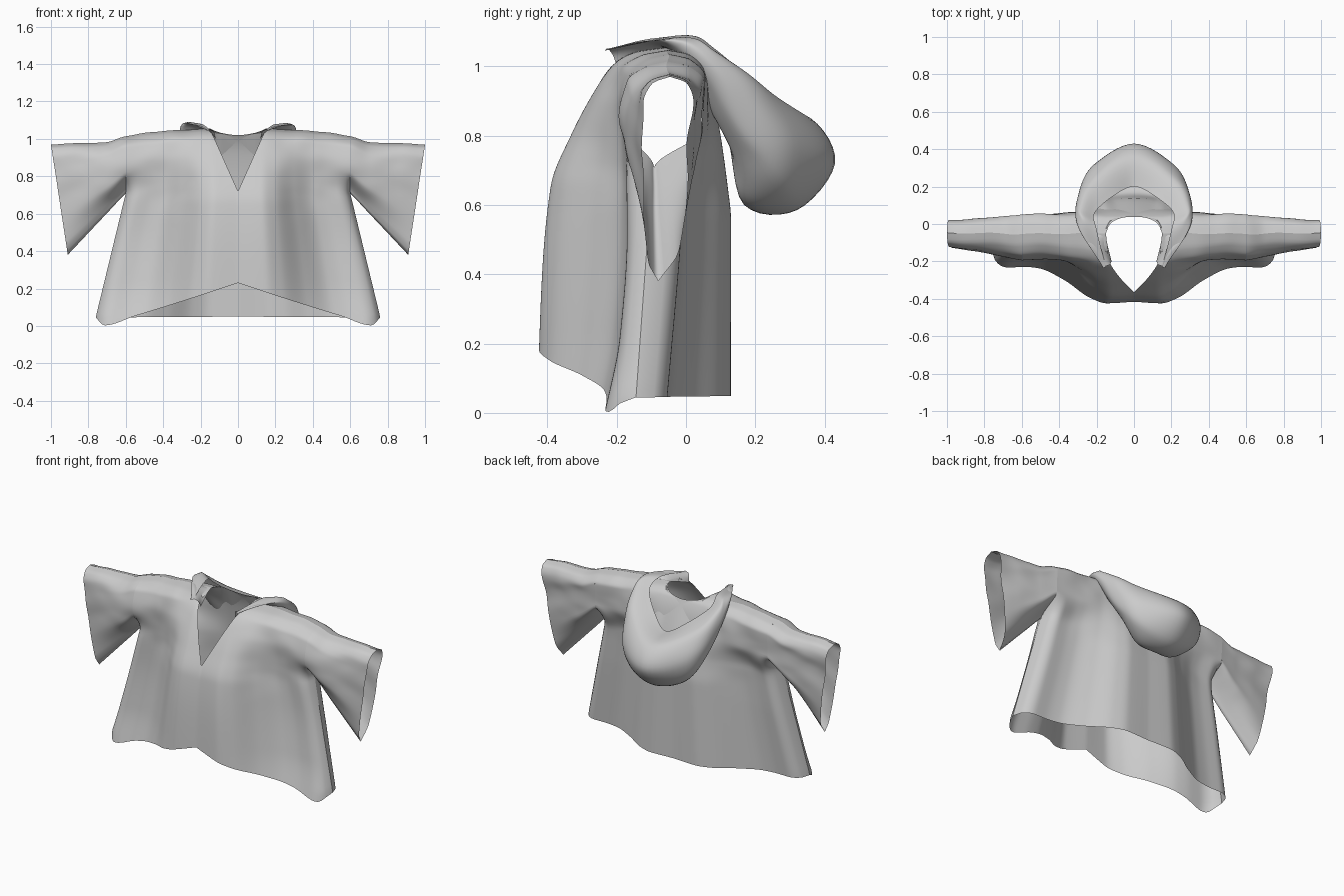
import bpy
from mathutils import Vector, noise

if "Cube" in bpy.data.objects:
    bpy.data.objects.remove(bpy.data.objects["Cube"])


def curve(*pts):
    """Smooth monotone curve through (position, value) points."""
    xs, ys = [p[0] for p in pts], [p[1] for p in pts]
    n = len(pts)
    sl = [(ys[i + 1] - ys[i]) / (xs[i + 1] - xs[i]) for i in range(n - 1)]
    tan = [sl[0]] + [0 if a * b <= 0 else 2 * a * b / (a + b)
                     for a, b in zip(sl, sl[1:])] + [sl[-1]]

    def f(x):
        x = min(max(x, xs[0]), xs[-1])
        i = 0
        while i < n - 2 and x > xs[i + 1]:
            i += 1
        h = xs[i + 1] - xs[i]
        t = (x - xs[i]) / h
        return ((2 * t**3 - 3 * t**2 + 1) * ys[i] + (t**3 - 2 * t**2 + t) * h * tan[i]
                + (3 * t**2 - 2 * t**3) * ys[i + 1] + (t**3 - t**2) * h * tan[i + 1])
    return f


def smooth(a, b, x):
    t = min(max((x - a) / (b - a), 0), 1)
    return t * t * (3 - 2 * t)


def wrinkle(p):
    """Small cloth creases, strongest around shoulders and sleeves."""
    amp = 0.012 * smooth(0.5, 0.85, p.z) * smooth(0.12, 0.3, abs(p.x))
    q = Vector((p.x * 7, 0.5, p.z * 9))
    return p + Vector((0, amp * noise.noise(q), 0.5 * amp * noise.noise(q * 1.3)))


def cloth(name, point, nu, nv, mirror=True):
    """Grid sheet from point(u, v), both 0..1."""
    verts = [wrinkle(Vector(point(i / nu, j / nv)))
             for i in range(nu + 1) for j in range(nv + 1)]
    w = nv + 1
    faces = [(i * w + j, i * w + j + 1, (i + 1) * w + j + 1, (i + 1) * w + j)
             for i in range(nu) for j in range(nv)]
    me = bpy.data.meshes.new(name)
    me.from_pydata(verts, [], faces)
    for p in me.polygons:
        p.use_smooth = True
    ob = bpy.data.objects.new(name, me)
    bpy.context.collection.objects.link(ob)
    if mirror:
        ob.modifiers.new("mirror", 'MIRROR').merge_threshold = 0.0005
    return ob


# Shared outlines: shoulder ridge, hems, and depth profiles by drop below the ridge
ridge = curve((0, 1.055), (.15, 1.055), (.35, 1.045), (.6, 1.015), (.7, .985), (1, .97))
front_hem = curve((0, .23), (.72, .055), (.94, .003), (1, .045))
bulge = curve((0, .97), (.2, 1), (.32, .86), (.5, .4), (.68, .06), (.8, 0), (1, 0))
front_mid = curve((0, -.05), (.015, -.15), (.05, -.21), (.12, -.26), (.25, -.33),
                  (.4, -.39), (.65, -.415), (1.05, -.43))
front_side = curve((0, -.05), (.015, -.11), (.06, -.17), (.15, -.19), (.3, -.17),
                   (.5, -.17), (.8, -.19), (1.05, -.24))
back_mid = curve((0, -.05), (.01, 0), (.04, .04), (.15, .08), (.4, .12), (.5, .13), (1.05, .13))
back_side = curve((0, -.05), (.015, .01), (.06, .05), (.2, .05), (.35, 0), (.6, -.02), (1.05, -.06))
seam = curve((.25, -.09), (.5, -.11), (1.05, -.15))


def depth(u, d, mid, side):
    """Panel y at width fraction u and drop d, rounding into the side seam."""
    y = side(d) + (mid(d) - side(d)) * bulge(u)
    k = max(0, (u - .88) / .12)
    k = (1 - max(0, 1 - k * k) ** .5) * smooth(.2, .31, d)
    return y + (seam(d) - y) * k


def panel(u, v, mid, side, neck_drop, hem):
    top = ridge(.6 * u) - neck_drop(u)
    z = top + (hem(u) - top) * v ** 1.7
    width = .6 + .16 * min(max((.71 - z) / .66, 0), 1)
    return u * width, depth(u, ridge(.6 * u) - z, mid, side), z


# Front panel with the V neck, back panel with a shallow neck
cloth("front_panel", lambda u, v: panel(u, v, front_mid, front_side,
      lambda u: .335 * max(0, 1 - u / .25), front_hem), 48, 60)
cloth("back_panel", lambda u, v: panel(u, v, back_mid, back_side,
      lambda u: .038 * max(0, 1 - (u / .25) ** 2), lambda u: .05 - .005 * u), 48, 60)

# Wide hanging sleeves: armhole outline blended into the cuff outline
cuff_front = curve((0, -.05), (.03, -.1), (.12, -.125), (.5, -.125), (.9, -.11), (1, -.08))
cuff_back = curve((0, -.05), (.03, 0), (.12, .02), (.3, .005), (.6, 0), (.85, -.02), (1, -.08))


def sleeve(s, v):
    a = abs(2 * v - 1)            # 1 at top ridge, 0 at the underarm
    p = (1 - a) ** 1.4
    front = v < .5
    args = (front_mid, front_side) if front else (back_mid, back_side)
    root = depth(1, p * .305, *args)
    end = (cuff_front if front else cuff_back)(p)
    top, bottom = ridge(.6 + .4 * s), .71 - .33 * s
    y = root + (end - root) * smooth(-.3, 1, s) if s > 0 else root
    y = root + (end - root) * s
    return .6 + s * (.4 - .09 * p), y, top + (bottom - top) * p


cloth("sleeve", sleeve, 30, 72)

# Hood lying down the back: sections from neck seam, under the bag, to the turned-in rim
half = [
    [(.12, -.2, 1.0), (.125, -.21, 1.03), (.135, -.22, 1.045), (.15, -.225, 1.05),
     (.165, -.23, 1.05), (.165, -.235, 1.045), (.15, -.23, 1.05)],
    [(.15, -.06, 1.05), (.2, -.06, 1.055), (.25, -.05, 1.055), (.29, -.03, 1.06),
     (.30, -.01, 1.075), (.26, -.01, 1.087), (.20, -.03, 1.08)],
    [(.13, .01, 1.045), (.16, .08, .9), (.20, .13, .76), (.27, .17, .79),
     (.30, .15, .92), (.29, .09, 1.04), (.21, .06, 1.03)],
    [(.08, .03, 1.03), (.10, .12, .8), (.12, .16, .62), (.19, .28, .65),
     (.22, .31, .78), (.20, .25, .92), (.11, .15, .94)],
    [(0, .04, 1.02), (0, .13, .8), (0, .17, .6), (0, .32, .585),
     (0, .43, .72), (0, .36, .85), (0, .2, .88)],
]
sections = half + [[(-x, y, z) for x, y, z in s] for s in half[-2::-1]]


def catmull(pts, t):
    n = len(pts) - 1
    i = min(int(t * n), n - 1)
    f = t * n - i
    a, b, c, d = (Vector(pts[min(max(k, 0), n)]) for k in (i - 1, i, i + 1, i + 2))
    return .5 * (2 * b + (c - a) * f + (2 * a - 5 * b + 4 * c - d) * f**2
                 + (3 * b - a - 3 * c + d) * f**3)


cloth("hood", lambda u, v: catmull([catmull(s, v) for s in sections], u), 64, 36, False)
